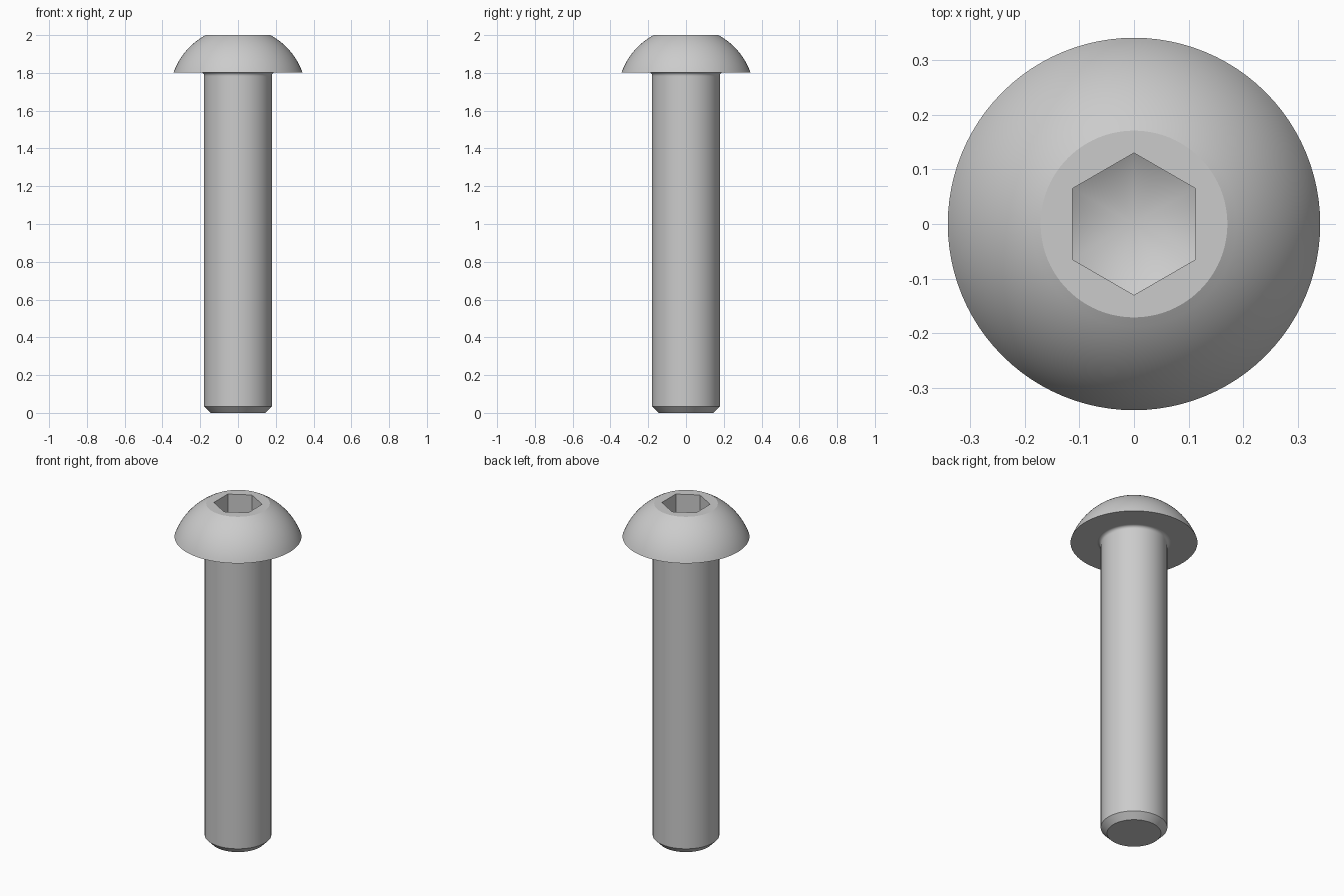
import bpy, bmesh
from math import sin, cos, tan, pi, radians, sqrt, atan2, hypot

SEGMENTS = 96
HEAD_R, FLAT_R, HEAD_Z, TOP_Z = 0.341, 0.171, 1.803, 2.0
SHANK_R, TIP_R, TIP_Z, FILLET = 0.179, 0.145, 0.035, 0.018
HEX_FLAT, SOCKET_DEPTH = 0.1126, 0.117

if "Cube" in bpy.data.objects:
    bpy.data.objects.remove(bpy.data.objects["Cube"])

steel = bpy.data.materials.new("grey_steel")
steel.use_nodes = True
steel.diffuse_color = (0.6, 0.6, 0.6, 1)
steel.node_tree.nodes["Principled BSDF"].inputs["Base Color"].default_value = (0.6, 0.6, 0.6, 1)


def circle(radius, z):
    """A ring is a function of the angle giving (radius, z)."""
    return lambda a: (radius, z)


def hex_radius(a):
    """Distance to a hexagon outline with flats facing +x and -x."""
    return HEX_FLAT / cos((a + pi / 6) % (pi / 3) - pi / 6)


def sweep(name, rings, tip_z=None, cap_end=False):
    """Skin successive rings, starting from an optional centre point."""
    bm = bmesh.new()
    angles = [2 * pi * i / SEGMENTS for i in range(SEGMENTS)]
    loops = []
    for ring in rings:
        points = [(a, *ring(a)) for a in angles]
        loops.append([bm.verts.new((r * cos(a), r * sin(a), z)) for a, r, z in points])
    for p, q in zip(loops, loops[1:]):
        for i in range(SEGMENTS):
            j = (i + 1) % SEGMENTS
            bm.faces.new((p[i], q[i], q[j], p[j]))
    if tip_z is not None:
        tip = bm.verts.new((0, 0, tip_z))
        for i in range(SEGMENTS):
            bm.faces.new((tip, loops[0][i], loops[0][(i + 1) % SEGMENTS]))
    if cap_end:
        bm.faces.new(loops[-1][::-1])
    mesh = bpy.data.meshes.new(name)
    bm.to_mesh(mesh)
    bm.free()
    mesh.materials.append(steel)
    obj = bpy.data.objects.new(name, mesh)
    bpy.context.collection.objects.link(obj)
    bpy.ops.object.select_all(action="DESELECT")
    obj.select_set(True)
    bpy.context.view_layer.objects.active = obj
    bpy.ops.object.shade_smooth_by_angle(angle=radians(20))
    return obj


# Hex socket with a drilled cone floor
corner = HEX_FLAT * 2 / sqrt(3)
slope = tan(radians(30))
floor_z = TOP_Z - SOCKET_DEPTH


def socket_floor(a):
    r = hex_radius(a)
    return r, floor_z - (corner - r) * slope


socket = [socket_floor, lambda a: (hex_radius(a), TOP_Z)]

# Domed head: an arc centred on the axis between the flat and the rim
height = TOP_Z - HEAD_Z
drop = (HEAD_R ** 2 - FLAT_R ** 2 + height ** 2) / (2 * height)
dome_r = hypot(FLAT_R, drop)
start, end = atan2(FLAT_R, drop), atan2(HEAD_R, drop - height)
dome = []
for i in range(15):
    t = start + (end - start) * i / 14
    dome.append(circle(dome_r * sin(t), TOP_Z - drop + dome_r * cos(t)))

# Flat bearing face, with a narrow ring beside the fillet
neck_r = SHANK_R + FILLET
underside = [circle(neck_r + 0.003, HEAD_Z), circle(neck_r, HEAD_Z)]
sweep("button_head", socket + dome + underside, tip_z=floor_z - corner * slope)

# Shank: fillet under the head, plain cylinder, chamfered tip
fillet = []
for i in range(7):
    t = pi / 2 * i / 6
    fillet.append(circle(neck_r - FILLET * sin(t), HEAD_Z - FILLET + FILLET * cos(t)))
body = [circle(SHANK_R, HEAD_Z - FILLET - 0.005),
        circle(SHANK_R, TIP_Z), circle(TIP_R, 0)]
sweep("shank", fillet + body, cap_end=True)
